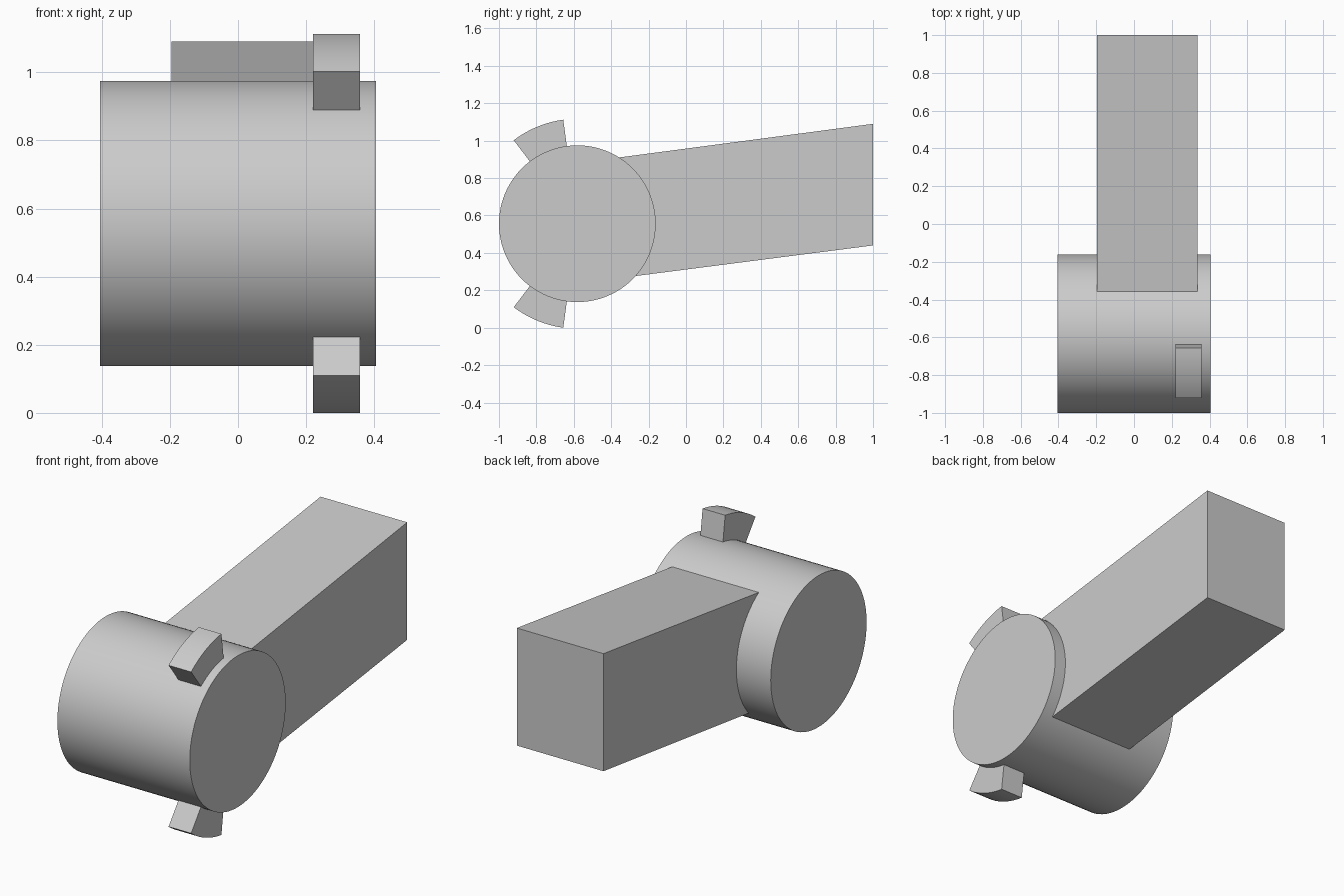
import bpy, bmesh, math

if "Cube" in bpy.data.objects:
    bpy.data.objects.remove(bpy.data.objects["Cube"])

CY, CZ = -0.581, 0.556   # axis of the drum
R = 0.419


def prism(name, profile, x0, x1, smooth=False):
    """Extrude a (y, z) profile along x."""
    bm = bmesh.new()
    face = bm.faces.new([bm.verts.new((x0, y, z)) for y, z in profile])
    ext = bmesh.ops.extrude_face_region(bm, geom=[face])
    moved = [v for v in ext["geom"] if isinstance(v, bmesh.types.BMVert)]
    bmesh.ops.translate(bm, verts=moved, vec=(x1 - x0, 0, 0))
    bmesh.ops.recalc_face_normals(bm, faces=bm.faces)
    mesh = bpy.data.meshes.new(name)
    bm.to_mesh(mesh)
    bm.free()
    obj = bpy.data.objects.new(name, mesh)
    bpy.context.collection.objects.link(obj)
    if smooth:
        bpy.ops.object.select_all(action='DESELECT')
        obj.select_set(True)
        bpy.context.view_layer.objects.active = obj
        bpy.ops.object.shade_smooth_by_angle(angle=math.radians(30))
    return obj


def arc(radius, a0, a1, steps):
    """Points from angle a0 to a1 (degrees) around the drum axis."""
    angles = [math.radians(a0 + (a1 - a0) * i / steps) for i in range(steps + 1)]
    return [(CY + radius * math.cos(a), CZ + radius * math.sin(a)) for a in angles]


# Round drum lying along x
prism("drum", arc(R, 0, 360, 96)[:-1], -0.405, 0.405, smooth=True)

# Sloping square arm, its inner end sunk into the drum
prism("arm", [(-0.42, 0.257), (1.0, 0.44), (1.0, 1.09), (-0.42, 0.902)], -0.195, 0.335)

# Curved lugs above and below the drum
for name, side in (("upper_lug", 1), ("lower_lug", -1)):
    outline = arc(0.561, side * 97.7, side * 127.3, 10) + arc(0.40, side * 127.3, side * 97.7, 10)
    prism(name, outline, 0.22, 0.358, smooth=True)
